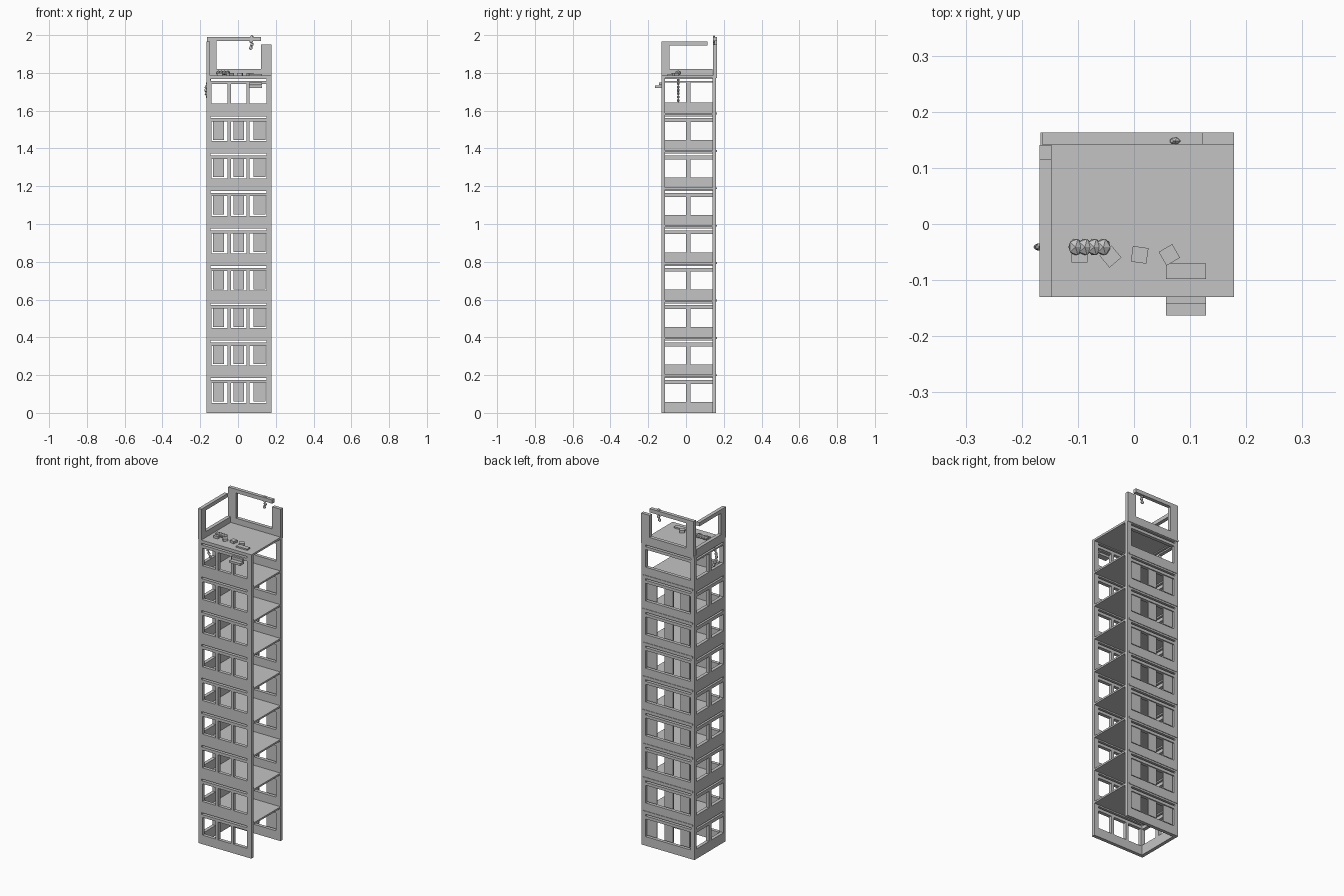
import bpy, bmesh, math
from mathutils import Matrix, Vector

if "Cube" in bpy.data.objects:
    bpy.data.objects.remove(bpy.data.objects["Cube"])

grey = bpy.data.materials.new("concrete_grey")
grey.diffuse_color = (0.55, 0.55, 0.55, 1)
grey.use_nodes = True
grey.node_tree.nodes["Principled BSDF"].inputs["Base Color"].default_value = grey.diffuse_color

X0, X1, Y0, Y1 = -0.167, 0.178, -0.13, 0.16
T, STOREYS, H = 0.02, 9, 0.198
ROOF = STOREYS * H


def finish(name, bm):
    bmesh.ops.recalc_face_normals(bm, faces=bm.faces)
    mesh = bpy.data.meshes.new(name)
    bm.to_mesh(mesh)
    bm.free()
    mesh.materials.append(grey)
    obj = bpy.data.objects.new(name, mesh)
    bpy.context.collection.objects.link(obj)
    return obj


def box(name, lo, hi, turn=0):
    """Box between two corners, turned about its own vertical axis."""
    lo, hi = Vector(lo), Vector(hi)
    bm = bmesh.new()
    m = (Matrix.Translation((lo + hi) / 2) @ Matrix.Rotation(math.radians(turn), 4, 'Z')
         @ Matrix.Diagonal((*(hi - lo), 1)))
    bmesh.ops.create_cube(bm, size=1, matrix=m)
    return finish(name, bm)


def wall(name, place, outline, holes, depth):
    """Flat wall with rectangular holes (u0, u1, z0, z1), extruded by depth."""
    rects = holes + [outline]
    us = sorted({round(u, 4) for r in rects for u in r[:2]})
    zs = sorted({round(z, 4) for r in rects for z in r[2:]})
    bm = bmesh.new()
    grid = {}

    def vert(u, z):
        if (u, z) not in grid:
            grid[u, z] = bm.verts.new(place(u, z))
        return grid[u, z]

    for a, b in zip(us, us[1:]):
        for c, d in zip(zs, zs[1:]):
            u, z = (a + b) / 2, (c + d) / 2
            if not any(r[0] < u < r[1] and r[2] < z < r[3] for r in holes):
                bm.faces.new([vert(a, c), vert(b, c), vert(b, d), vert(a, d)])
    out = bmesh.ops.extrude_face_region(bm, geom=bm.faces[:])
    bmesh.ops.translate(bm, vec=depth, verts=[v for v in out["geom"]
                                              if isinstance(v, bmesh.types.BMVert)])
    return finish(name, bm)


def beads(name, centres, size):
    """Chain of faceted beads."""
    bm = bmesh.new()
    for c in centres:
        bmesh.ops.create_icosphere(bm, subdivisions=1, radius=1,
                                   matrix=Matrix.Translation(c) @ Matrix.Diagonal((*size, 1)))
    return finish(name, bm)


# Window and vent openings of every storey
front_holes, back_holes, side_holes = [], [], []
for i in range(STOREYS):
    z = i * H
    top = i == STOREYS - 1
    w0, w1 = z + 0.053, z + 0.157
    slit = (z + 0.174, z + 0.184)
    for a, b in ((-0.14, -0.055), (-0.038, 0.045), (0.062, 0.15)):
        front_holes.append((a, b, w0, w1))
    back_holes.append((-0.14, 0.15, w0, w1))
    for a, b in ((Y0 + T, 0.0), (0.025, Y1 - T)):
        side_holes.append((a, b, z + 0.058, z + (0.165 if top else 0.154)))
    front_holes.append((-0.145, 0.15, *slit))
    back_holes.append((-0.145, 0.15, *slit))
    side_holes.append((Y0 + T, Y1 - T, *slit))

# Three tower walls; the +x side stays open
wall("front_wall", lambda u, z: (u, Y0, z), (X0, X1, 0, ROOF - 0.008), front_holes, (0, T, 0))
wall("back_wall", lambda u, z: (u, Y1, z), (X0, X1, 0, ROOF - 0.008), back_holes, (0, -T, 0))
wall("left_wall", lambda u, z: (X0, u, z), (Y0 + T, Y1 - T, 0, ROOF - 0.008), side_holes, (T, 0, 0))

# Floor slabs, roof slab and the boards in the rear openings
for i in range(1, STOREYS):
    z = i * H
    box("floor_slab", (X0 + T, Y0 + T, z - 0.006), (X1, Y1 - T, z + 0.004))
    box("floor_ledge", (X0 + 0.01, Y1, z - 0.004), (X1 - 0.01, Y1 + 0.003, z + 0.006))
box("roof_slab", (X0, Y0, ROOF - 0.008), (X1, Y1 + 0.003, ROOF + 0.004))
for i in range(STOREYS - 1):
    for a, b in ((-0.132, -0.073), (-0.024, 0.032), (0.082, 0.145)):
        box("rear_board", (a, Y1 - 0.014, i * H + 0.06), (b, Y1 - 0.006, i * H + 0.157))

# Broken storey on the roof: back frame and left frame
R = ROOF + 0.004
wall("roof_back_frame", lambda u, z: (u, 0.163, z), (X0 + 0.003, X1, R, 1.99),
     [(-0.113, 0.123, 1.82, 1.968), (0.123, X1, 1.95, 1.99)], (0, -0.021, 0))
wall("roof_left_frame", lambda u, z: (X0 - 0.001, u, z), (Y0, 0.141, R, 1.967),
     [(-0.087, 0.115, 1.82, 1.945), (0.115, 0.141, 1.82, 1.967)], (T + 0.001, 0, 0))

# Rubble on the roof
for x, y, turn in ((-0.097, -0.055, 0), (-0.042, -0.058, 40), (0.01, -0.055, -8), (0.063, -0.055, 30)):
    box("rubble_block", (x - 0.014, y - 0.014, R), (x + 0.014, y + 0.014, R + 0.014), turn)
box("rubble_plank", (0.057, -0.098, R), (0.128, -0.07, R + 0.008))

# Stepped ledge on the front of the top storey
box("ledge_upper", (0.057, -0.142, 1.735), (0.128, -0.115, 1.75))
box("ledge_lower", (0.057, -0.163, 1.72), (0.128, -0.128, 1.733))

# Bead chains: lying on the roof, hanging at the left window, hanging from the beam
beads("roof_chain", [(-0.104 + 0.0165 * i, -0.041, R + 0.014) for i in range(4)],
      (0.014, 0.017, 0.013))
beads("window_chain", [(-0.152 - 0.018 * math.sin(math.pi * i / 6), -0.041, 1.762 - 0.018 * i)
                       for i in range(7)], (0.01, 0.007, 0.011))
beads("beam_chain", [(0.073, 0.148, 1.989), (0.07, 0.148, 1.968), (0.074, 0.148, 1.95),
                     (0.068, 0.148, 1.932)], (0.011, 0.007, 0.011))
